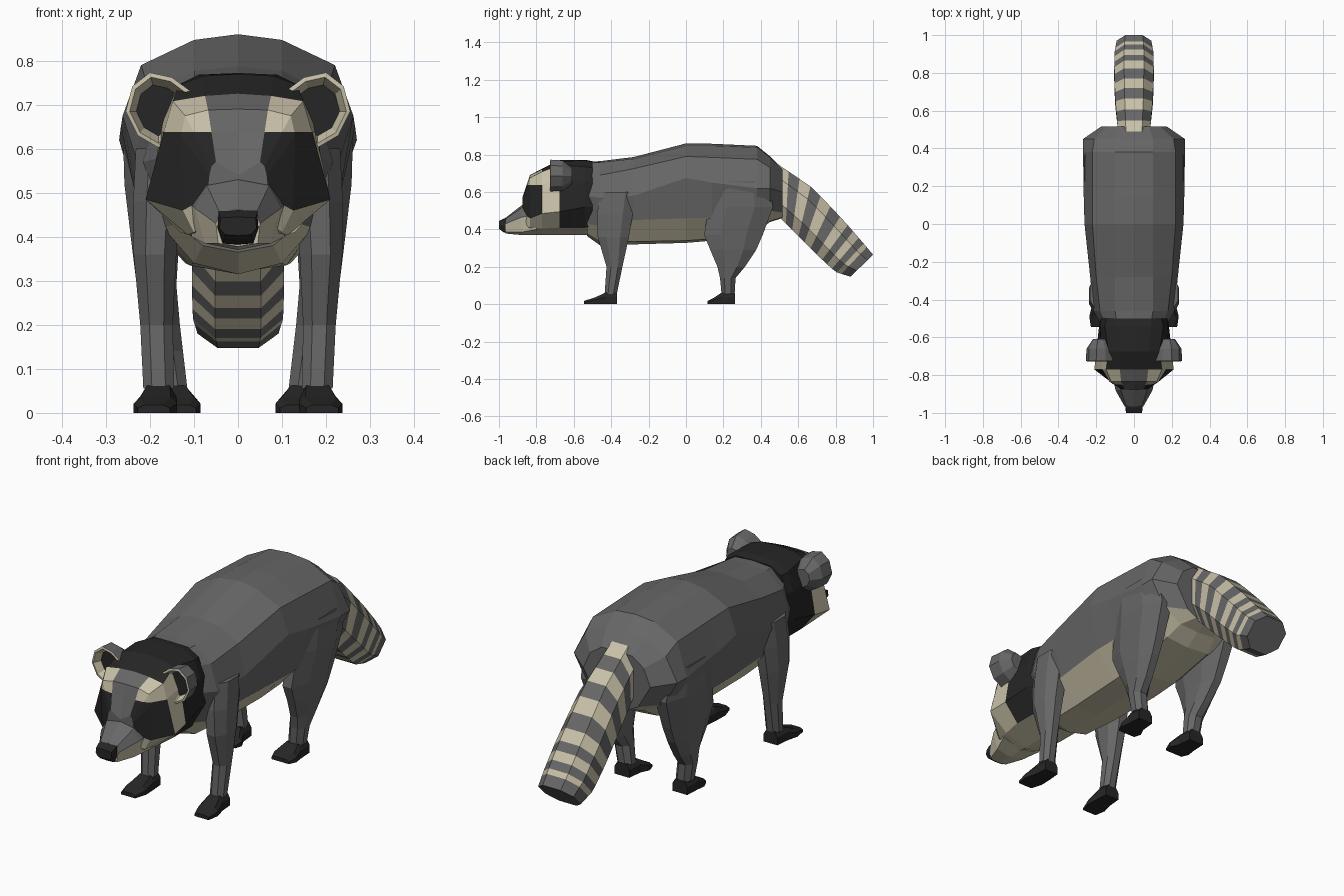
import bpy, bmesh

if "Cube" in bpy.data.objects:
    bpy.data.objects.remove(bpy.data.objects["Cube"])

# Colours
def material(name, rgb):
    m = bpy.data.materials.new(name)
    m.diffuse_color = (*rgb, 1)
    m.use_nodes = True
    m.node_tree.nodes["Principled BSDF"].inputs["Base Color"].default_value = m.diffuse_color
    return m

MATS = [material("grey fur", (0.135, 0.135, 0.135)),
        material("black fur", (0.019, 0.019, 0.019)),
        material("cream fur", (0.58, 0.53, 0.39))]
GREY, BLACK, CREAM = 0, 1, 2


def loft(name, rings, colour=lambda i, j: GREY, caps=(GREY, GREY), edit=None):
    """Skin closed rings of 3D points; colour(i, j) picks ring gap i, side j."""
    bm = bmesh.new()
    vs = [[bm.verts.new(p) for p in r] for r in rings]
    n = len(vs[0])
    for i in range(len(vs) - 1):
        for j in range(n):
            k = (j + 1) % n
            f = bm.faces.new((vs[i][j], vs[i][k], vs[i + 1][k], vs[i + 1][j]))
            f.material_index = colour(i, j)
    for ring, c in ((vs[0], caps[0]), (vs[-1], caps[1])):
        bm.faces.new(ring).material_index = c
    bmesh.ops.recalc_face_normals(bm, faces=bm.faces)
    if edit:
        edit(bm)
    me = bpy.data.meshes.new(name)
    bm.to_mesh(me)
    bm.free()
    for m in MATS:
        me.materials.append(m)
    ob = bpy.data.objects.new(name, me)
    bpy.context.collection.objects.link(ob)
    return ob


def section(y, half):
    """Mirror a half outline (top centre to bottom centre) at depth y."""
    other = [(-x, z) for x, z in half[-2:0:-1]]
    return [(x, y, z) for x, z in half + other]


def side(colours):
    """Same colour per side on left and right."""
    n = len(colours) * 2
    return lambda j: colours[min(j, n - 1 - j)]


# Body
body = [
    (-.53, [(0, .762), (.09, .755), (.145, .70), (.175, .58), (.14, .43), (.08, .38), (0, .365)]),
    (-.46, [(0, .765), (.10, .758), (.18, .69), (.215, .57), (.17, .42), (.10, .34), (0, .315)]),
    (-.28, [(0, .787), (.10, .777), (.20, .725), (.232, .58), (.20, .45), (.11, .335), (0, .32)]),
    (0, [(0, .86), (.10, .847), (.22, .79), (.262, .675), (.225, .46), (.12, .34), (0, .328)]),
    (.14, [(0, .858), (.10, .847), (.22, .785), (.266, .65), (.225, .46), (.12, .35), (0, .34)]),
    (.38, [(0, .847), (.10, .838), (.22, .775), (.27, .62), (.22, .48), (.12, .40), (0, .39)]),
    (.45, [(0, .79), (.10, .785), (.21, .73), (.27, .62), (.20, .50), (.10, .445), (0, .44)]),
    (.515, [(0, .725), (.08, .722), (.14, .68), (.175, .60), (.11, .49), (.06, .465), (0, .46)]),
]
belly = side([GREY, GREY, GREY, GREY, CREAM, CREAM])
loft("body", [section(*s) for s in body], lambda i, j: belly(j))

# Head: black crown and neck, grey forehead strip, black eye mask, cream brows and cheeks
head = [
    (-.50, [(0, .765), (.09, .762), (.145, .73), (.175, .65), (.18, .52), (.13, .42), (0, .37)]),
    (-.54, [(0, .772), (.09, .768), (.155, .735), (.18, .65), (.185, .52), (.13, .41), (0, .37)]),
    (-.675, [(0, .77), (.08, .765), (.135, .745), (.172, .66), (.20, .495), (.13, .41), (0, .37)]),
    (-.77, [(0, .725), (.075, .72), (.148, .708), (.168, .64), (.21, .485), (.115, .405), (0, .37)]),
    (-.835, [(0, .69), (.068, .688), (.12, .675), (.13, .63), (.125, .46), (.10, .41), (0, .372)]),
    (-.875, [(0, .54), (.05, .57), (.06, .56), (.065, .54), (.07, .49), (.07, .43), (0, .38)]),
]
neck_c = side([BLACK, BLACK, BLACK, BLACK, BLACK, CREAM])
cheek_c = side([BLACK, BLACK, CREAM, CREAM, CREAM, CREAM])
face_c = side([GREY, BLACK, BLACK, BLACK, CREAM, CREAM])


def paint_brows(bm):
    bmesh.ops.bisect_plane(bm, geom=bm.verts[:] + bm.edges[:] + bm.faces[:],
                           plane_co=(0, 0, .638), plane_no=(0, 0, 1))
    for f in bm.faces:
        c = f.calc_center_median()
        if c.y < -.76 and c.z > .638 and f.material_index == BLACK:
            f.material_index = CREAM


loft("head", [section(*s) for s in head],
     lambda i, j: (neck_c, neck_c, cheek_c, face_c, face_c)[i](j), (BLACK, GREY), paint_brows)

# Snout and nose
snout = [
    (-.80, [(0, .56), (.085, .54), (.115, .48), (.105, .40), (0, .372)]),
    (-.88, [(0, .528), (.07, .515), (.098, .465), (.075, .385), (0, .37)]),
    (-.965, [(0, .462), (.042, .456), (.05, .43), (.045, .385), (0, .378)]),
]
snout_c = side([GREY, GREY, CREAM, CREAM])
loft("snout", [section(*s) for s in snout], lambda i, j: snout_c(j), (CREAM, CREAM))
nose = [
    (-.95, [(0, .466), (.043, .462), (.047, .42), (.035, .383), (0, .38)]),
    (-.975, [(0, .457), (.044, .455), (.046, .42), (.034, .386), (0, .384)]),
    (-1.0, [(0, .445), (.040, .443), (.042, .42), (.030, .405), (0, .403)]),
]
loft("nose", [section(*s) for s in nose], lambda i, j: BLACK, (BLACK, BLACK))

# Ears: grey cup, cream rim, black hollow
EAR = [(.10, .725), (.15, .762), (.20, .773), (.24, .742), (.255, .685),
       (.228, .63), (.18, .602), (.14, .65)]
EAR_RINGS = [(.5, -.61), (.95, -.66), (1, -.725), (.88, -.727), (.68, -.69)]
EAR_COL = [GREY, GREY, CREAM, CREAM]
for s, tag in ((-1, "right"), (1, "left")):
    rings = [[(s * (.18 + (x - .18) * k), y, .685 + (z - .685) * k) for x, z in EAR]
             for k, y in EAR_RINGS]
    loft(tag + "_ear", rings, lambda i, j: EAR_COL[i], (GREY, BLACK))


# Legs: (z, x in, x out, y front, y back), chamfered box rings
def box_ring(s, z, x0, x1, y0, y1, c=.28):
    dx, dy = (x1 - x0) * c, (y1 - y0) * c
    pts = [(x0 + dx, y0), (x1 - dx, y0), (x1, y0 + dy), (x1, y1 - dy),
           (x1 - dx, y1), (x0 + dx, y1), (x0, y1 - dy), (x0, y0 + dy)]
    return [(s * x, y, z) for x, y in pts]


FRONT = [(.055, .145, .215, -.435, -.37), (.20, .148, .222, -.425, -.34),
         (.36, .14, .237, -.472, -.305), (.48, .13, .238, -.475, -.285),
         (.60, .12, .232, -.46, -.27)]
HIND = [(.055, .115, .19, .19, .26), (.14, .125, .205, .182, .265),
        (.20, .132, .215, .168, .315), (.29, .14, .23, .13, .375),
        (.37, .135, .24, .097, .41), (.52, .13, .258, .12, .465),
        (.66, .14, .262, .145, .44)]
# Feet: (y, x in, x out, top z)
FRONT_FOOT = [(-.37, .145, .217, .06), (-.43, .14, .222, .062), (-.49, .138, .237, .035), (-.545, .155, .228, .018)]
HIND_FOOT = [(.262, .112, .19, .06), (.19, .105, .194, .062), (.15, .085, .2, .035), (.115, .095, .185, .018)]
for s, tag in ((-1, "right"), (1, "left")):
    for part, leg, foot in (("front", FRONT, FRONT_FOOT), ("hind", HIND, HIND_FOOT)):
        loft(f"{tag}_{part}_leg", [box_ring(s, *r) for r in leg])
        rings = [[(s * x0, y, 0), (s * x1, y, 0), (s * x1, y, h * .6),
                  (s * (x1 - .015), y, h), (s * (x0 + .015), y, h), (s * x0, y, h * .6)]
                 for y, x0, x1, h in foot]
        loft(f"{tag}_{part}_foot", rings, lambda i, j: BLACK, (BLACK, BLACK))

# Tail: rings span from a top edge line to a bottom edge line, alternate stripes
TOP = [(.49, .75), (.68, .62), (.85, .44), (.945, .33), (1.0, .265)]
BOTTOM = [(.50, .465), (.61, .355), (.715, .25), (.80, .172), (.88, .147)]
WIDTH = [.085, .10, .105, .103, .092]


def along(vals, t):
    u = t * (len(vals) - 1)
    i = min(int(u), len(vals) - 2)
    return vals[i] + (vals[i + 1] - vals[i]) * (u - i)


SHAPE = [(-.5, 0), (.5, 0), (1, .25), (1, .72), (.5, 1), (-.5, 1), (-1, .72), (-1, .25)]
STRIPES = 13
tail = []
for i in range(STRIPES + 1):
    t = i / STRIPES
    ty, tz = along([p[0] for p in TOP], t), along([p[1] for p in TOP], t)
    by, bz = along([p[0] for p in BOTTOM], t), along([p[1] for p in BOTTOM], t)
    w = along(WIDTH, t)
    tail.append([(x * w, ty + (by - ty) * k, tz + (bz - tz) * k) for x, k in SHAPE])
loft("tail", tail, lambda i, j: GREY if i % 2 or i == STRIPES - 1 else CREAM, (GREY, GREY))
